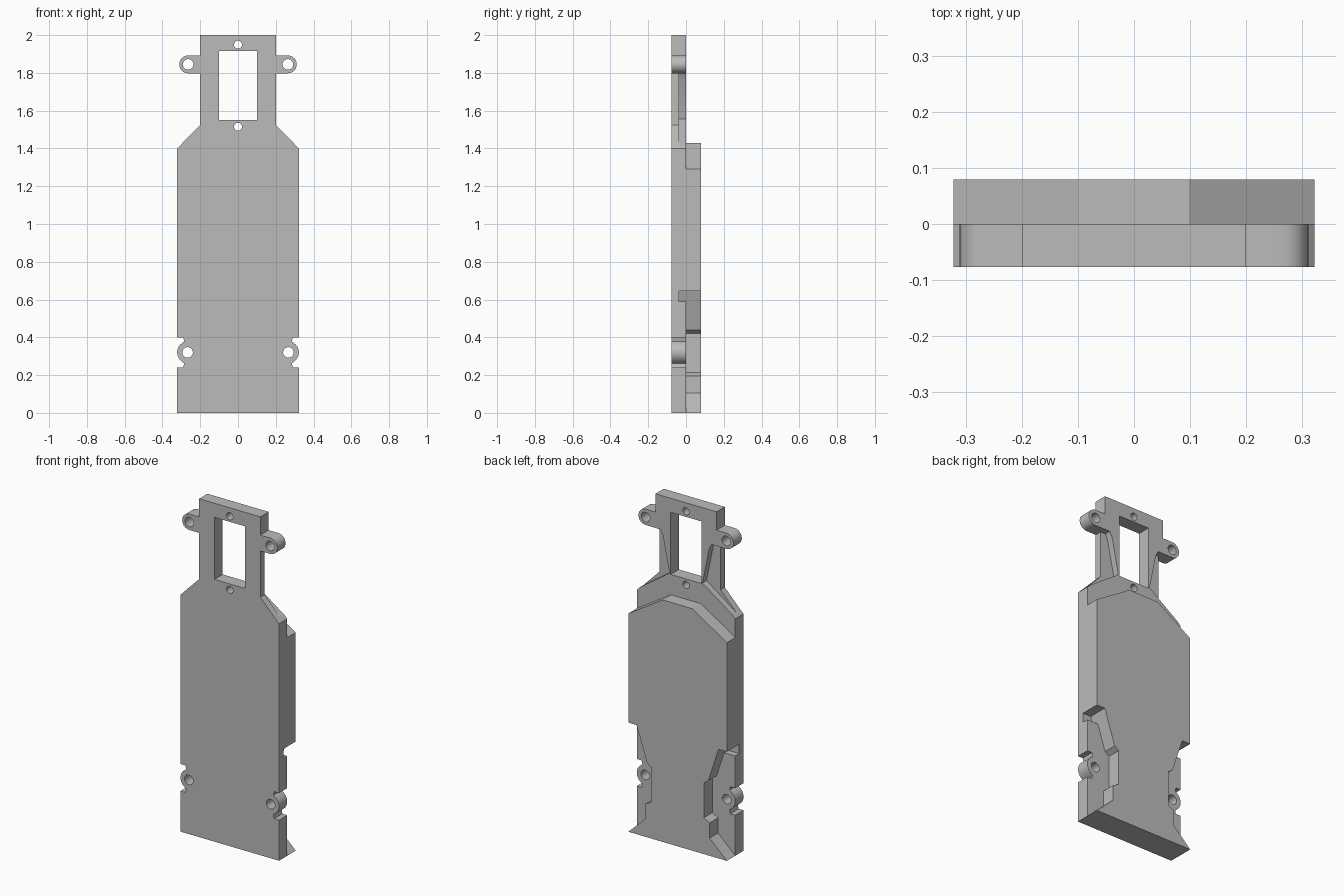
import bpy, bmesh
from math import cos, sin, radians, pi

if "Cube" in bpy.data.objects:
    bpy.data.objects.remove(bpy.data.objects["Cube"], do_unlink=True)

FRONT, MID, BACK = -0.077, 0.0, 0.079   # depths of the two layers
STEP = -0.037                           # floor of the half-depth pockets

grey = bpy.data.materials.new("plain grey")
grey.use_nodes = True
grey.diffuse_color = (0.5, 0.5, 0.5, 1)
grey.node_tree.nodes["Principled BSDF"].inputs["Base Color"].default_value = (0.5, 0.5, 0.5, 1)


def arc(cx, cz, r, start, end, steps=16):
    angles = [radians(start + (end - start) * i / steps) for i in range(steps + 1)]
    return [(cx + r * cos(a), cz + r * sin(a)) for a in angles]


def flip(points):
    return [(-x, z) for x, z in reversed(points)]


def slab(name, points, y0, y1):
    """Extrude an x-z outline from y0 to y1."""
    bm = bmesh.new()
    face = bm.faces.new([bm.verts.new((x, y0, z)) for x, z in points])
    moved = bmesh.ops.extrude_face_region(bm, geom=[face])["geom"]
    verts = [v for v in moved if isinstance(v, bmesh.types.BMVert)]
    bmesh.ops.translate(bm, verts=verts, vec=(0, y1 - y0, 0))
    bmesh.ops.recalc_face_normals(bm, faces=bm.faces)
    mesh = bpy.data.meshes.new(name)
    bm.to_mesh(mesh)
    bm.free()
    mesh.materials.append(grey)
    obj = bpy.data.objects.new(name, mesh)
    bpy.context.collection.objects.link(obj)
    return obj


def cut(target, points, y0, y1):
    cutter = slab("cutter", points, y0, y1)
    cutter.hide_render = True
    mod = target.modifiers.new("cut", "BOOLEAN")
    mod.operation, mod.solver, mod.object = "DIFFERENCE", "EXACT", cutter
    bpy.context.view_layer.objects.active = target
    bpy.ops.object.modifier_apply(modifier=mod.name)
    bpy.data.objects.remove(cutter, do_unlink=True)


# Front plate: broad body, sloped shoulders, neck and four screw ears
half = [(0.322, 0), (0.322, 0.24), (0.29, 0.24), (0.285, 0.262)]
half += arc(0.262, 0.32, 0.06, -55, 55)
half += [(0.285, 0.378), (0.29, 0.4), (0.322, 0.4), (0.322, 1.4), (0.2, 1.525), (0.2, 1.798)]
half += arc(0.264, 1.845, 0.047, -90, 90)
half += [(0.2, 1.892), (0.2, 2)]
front_plate = slab("front_plate", half + flip(half), FRONT, MID)

# Neck window and screw holes
cut(front_plate, [(-0.1, 1.55), (0.1, 1.55), (0.1, 1.917), (-0.1, 1.917)], -0.2, 0.2)
holes = [(0, 1.95, 0.021), (0, 1.515, 0.021)]
holes += [(s * x, z, 0.028) for s in (-1, 1) for x, z in ((0.267, 0.32), (0.264, 1.845))]
for x, z, r in holes:
    cut(front_plate, arc(x, z, r, 0, 348.75, 31), -0.2, 0.2)

# Half-depth pockets behind the neck sides and at the lower side notches
neck_pocket = [(0.25, 1.798), (0.168, 1.798), (0.152, 1.77), (0.108, 1.555), (0.302, 1.42), (0.36, 1.38), (0.36, 1.5)]
side_pocket = [(0.36, 0.645), (0.268, 0.645), (0.25, 0.59), (0.36, 0.59)]
for pocket in (neck_pocket, side_pocket):
    for outline in (pocket, flip(pocket)):
        cut(front_plate, outline, STEP, 0.1)

# Back plate: chevron top, cut away around the lower ears
half = [(0.322, 0), (0.21, 0.105), (0.21, 0.195), (0.172, 0.215), (0.172, 0.42),
        (0.2, 0.44), (0.268, 0.645), (0.322, 0.645), (0.322, 1.29), (0.098, 1.43)]
back_plate = slab("back_plate", half + flip(half), MID, BACK)

# Smooth the rounded walls, keep hard edges
for obj in (front_plate, back_plate):
    bpy.ops.object.select_all(action="DESELECT")
    obj.select_set(True)
    bpy.context.view_layer.objects.active = obj
    bpy.ops.object.shade_smooth_by_angle(angle=pi / 6)
